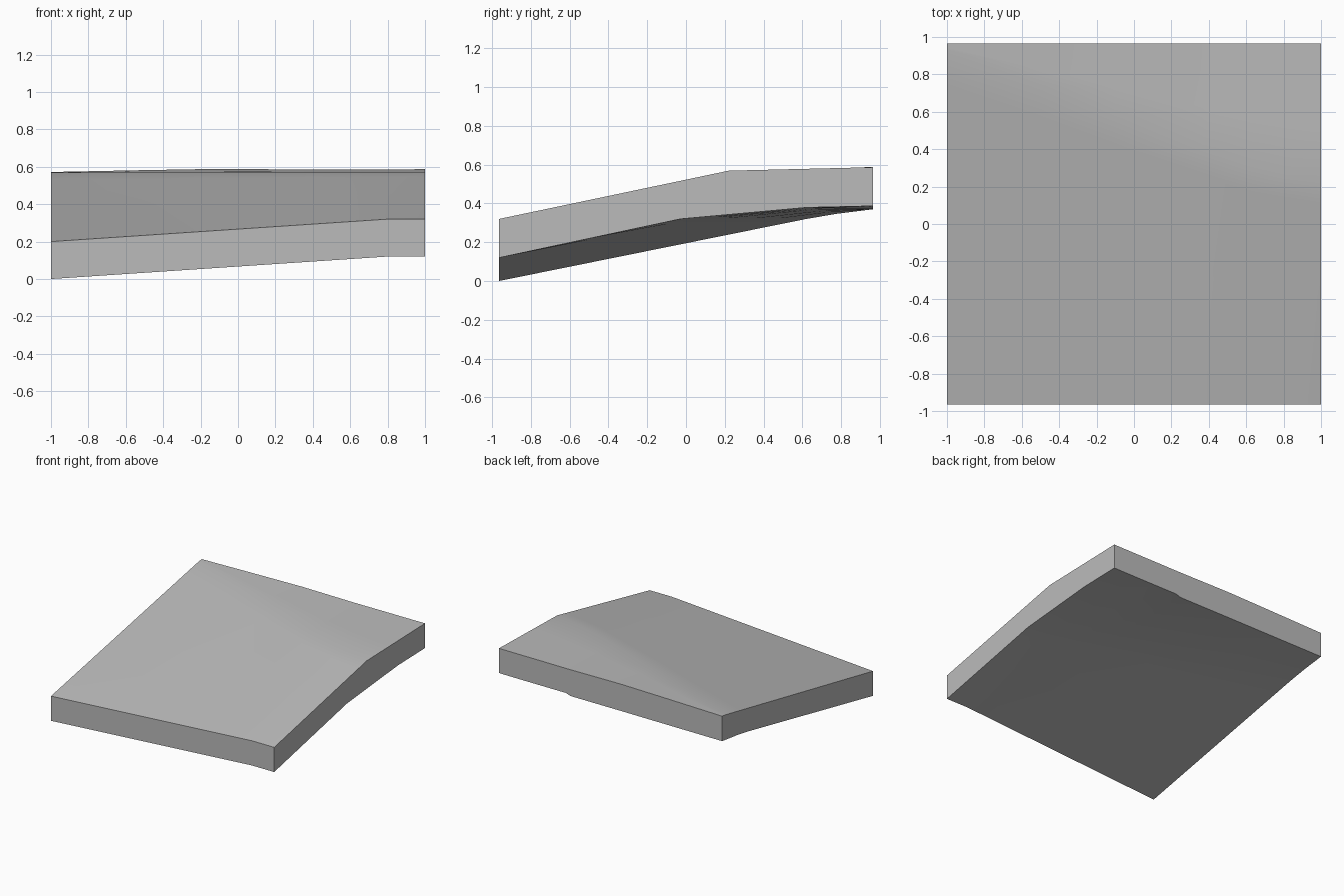
import bpy
import bmesh

cube = bpy.data.objects.get("Cube")
if cube:
    bpy.data.objects.remove(cube, do_unlink=True)

# Single stone-grey material
grey = bpy.data.materials.new("stone grey")
grey.use_nodes = True
colour = (0.5, 0.5, 0.5, 1)
grey.diffuse_color = colour
grey.node_tree.nodes["Principled BSDF"].inputs["Base Color"].default_value = colour

EDGE = 0.965      # half depth of the slab
RIDGE_Z = 0.569   # height of the crest line

# Stations across the slab: x, crest y, rear top height, rear underside height
stations = [
    (-1.0, 0.93, 0.572, 0.37),
    (-0.5, 0.74, 0.582, 0.371),
    (-0.1, 0.57, 0.589, 0.372),
    (0.36, 0.40, 0.585, 0.372),
    (0.40, 0.38, 0.585, 0.386),
    (0.63, 0.30, 0.586, 0.386),
    (0.8, 0.26, 0.586, 0.386),
    (1.0, 0.22, 0.587, 0.387),
]


def mix(a, b, t):
    return tuple(p + (q - p) * t for p, q in zip(a, b))


def section(x, crest, rear_top, rear_low):
    """Closed outline of the slab at one station."""
    rise = 0.0667 * (min(x, 0.8) + 1)
    front_top = (x, -EDGE, 0.2 + rise)
    ridge = (x, crest, RIDGE_Z)
    back_top = (x, EDGE, rear_top)
    top = [mix(front_top, ridge, t) for t in (0, 0.5, 0.9)]
    top += [ridge, mix(ridge, back_top, 0.4), back_top]

    # Underside bends twice, then levels out toward the rear
    front_low = (x, -EDGE, rise)
    bend = (x, 0.62 - 0.325 * (x + 1), 0.32)
    back_low = (x, EDGE, rear_low)
    level = (x, 0.78 - 0.08 * (x + 1), 0.347 + 0.016 * (x + 1))
    under = [back_low, level, bend]
    under += [mix(front_low, bend, t) for t in (0.9, 0.5, 0)]
    return top + under


# Sloping terrain slab, lofted through the stations
bm = bmesh.new()
rings = [[bm.verts.new(p) for p in section(*s)] for s in stations]
for a, b in zip(rings, rings[1:]):
    for i in range(len(a)):
        j = (i + 1) % len(a)
        bm.faces.new((a[i], a[j], b[j], b[i]))
bm.faces.new(rings[0])
bm.faces.new(rings[-1])
bmesh.ops.recalc_face_normals(bm, faces=bm.faces)

mesh = bpy.data.meshes.new("sloping_slab")
bm.to_mesh(mesh)
bm.free()
mesh.materials.append(grey)
slab = bpy.data.objects.new("sloping_slab", mesh)
bpy.context.collection.objects.link(slab)

# Soft crest, crisp rim
bpy.context.view_layer.objects.active = slab
slab.select_set(True)
bpy.ops.object.shade_smooth_by_angle(angle=0.6)
